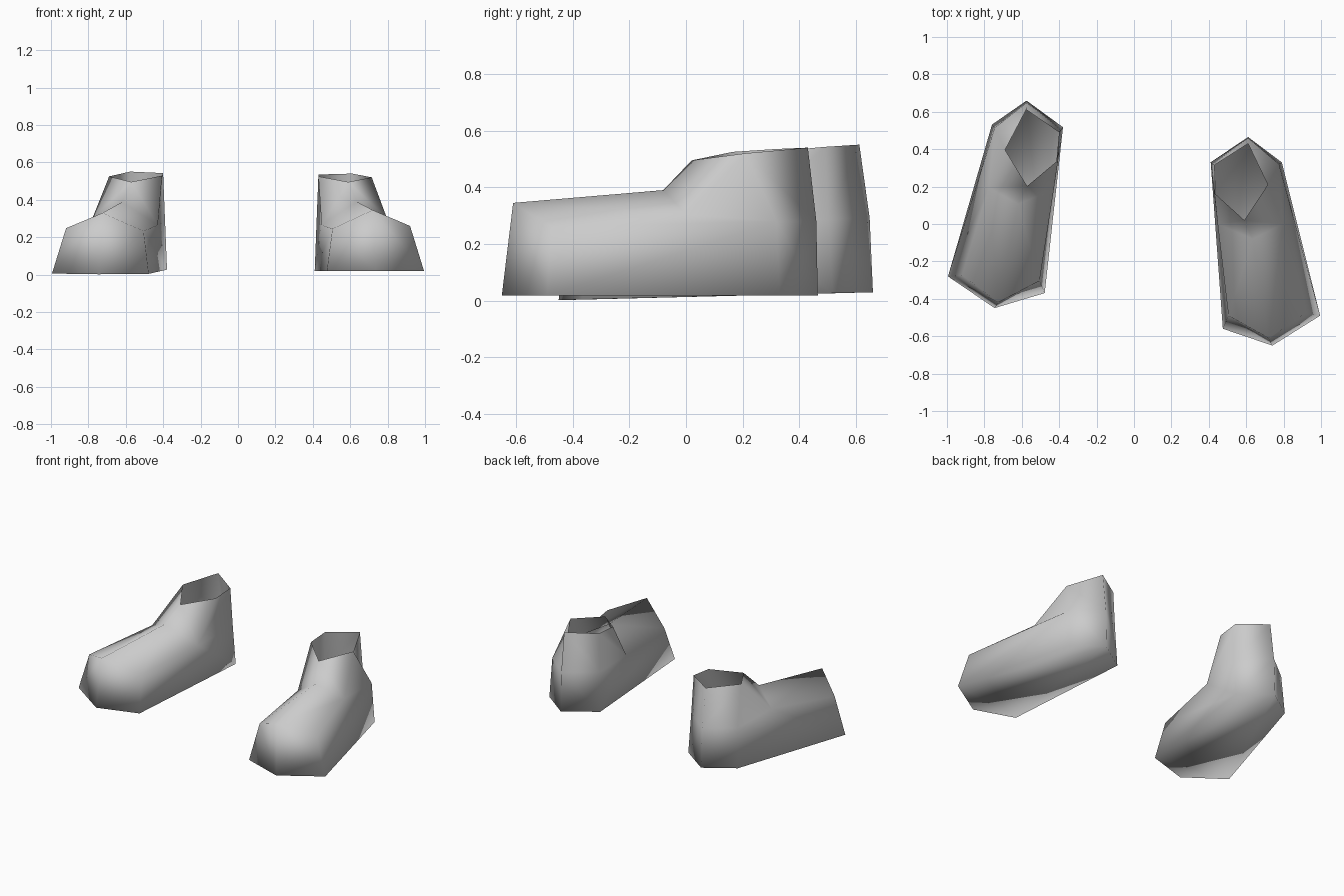
import bpy
import bmesh
from mathutils import Matrix

default_cube = bpy.data.objects.get("Cube")
if default_cube:
    bpy.data.objects.remove(default_cube, do_unlink=True)


def make_material(name, colour):
    mat = bpy.data.materials.new(name)
    mat.use_nodes = True
    mat.diffuse_color = colour
    mat.node_tree.nodes["Principled BSDF"].inputs["Base Color"].default_value = colour
    return mat


grey = make_material("plain grey", (0.6, 0.6, 0.6, 1))

# Sole outline, flat on the ground
SOLE_HEIGHT = 0.018
sole = {
    "sole_heel": (0.61, 0.465),
    "sole_outer_back": (0.79, 0.33),
    "sole_outer_toe": (0.995, -0.49),
    "sole_toe": (0.74, -0.65),
    "sole_inner_toe": (0.475, -0.56),
    "sole_inner_back": (0.41, 0.33),
}

# Widest line of the upper, the instep, and the rim of the opening
upper = {
    "heel": (0.61, 0.46, 0.28),
    "outer_back": (0.775, 0.32, 0.28),
    "outer_side": (0.795, 0, 0.305),
    "outer_toe": (0.92, -0.475, 0.26),
    "toe": (0.72, -0.61, 0.345),
    "inner_toe": (0.505, -0.49, 0.245),
    "inner_side": (0.447, 0, 0.265),
    "inner_back": (0.42, 0.32, 0.28),
    "instep": (0.635, -0.08, 0.39),
    "rim_heel": (0.61, 0.43, 0.54),
    "rim_outer": (0.715, 0.21, 0.52),
    "rim_front": (0.59, 0.02, 0.495),
    "rim_inner_front": (0.43, 0.165, 0.525),
    "rim_inner_back": (0.43, 0.315, 0.535),
}

# Panels of the upper, each given by its corners in order
panels = [
    # side wall
    "sole_heel sole_outer_back outer_back heel",
    "sole_outer_back sole_outer_toe outer_toe outer_side outer_back",
    "sole_outer_toe sole_toe toe outer_toe",
    "sole_toe sole_inner_toe inner_toe toe",
    "sole_inner_toe sole_inner_back inner_back inner_side inner_toe",
    "sole_inner_back sole_heel heel inner_back",
    # top of the foot
    "toe instep outer_side outer_toe",
    "inner_toe inner_side instep toe",
    # ankle
    "outer_side instep rim_front rim_outer",
    "inner_side rim_inner_front rim_front instep",
    "inner_side inner_back rim_inner_back rim_inner_front",
    "inner_back heel rim_heel rim_inner_back",
    "heel outer_back rim_outer rim_heel",
    "outer_back outer_side rim_outer",
]


def build_shoe(name, placement):
    bm = bmesh.new()
    verts = {key: bm.verts.new((x, y, SOLE_HEIGHT)) for key, (x, y) in sole.items()}
    verts.update({key: bm.verts.new(co) for key, co in upper.items()})
    bm.faces.new([verts[key] for key in reversed(list(sole))])
    for panel in panels:
        bm.faces.new([verts[key] for key in panel.split()])
    bm.transform(placement)
    bmesh.ops.recalc_face_normals(bm, faces=bm.faces)
    for face in bm.faces:
        face.smooth = True
    mesh = bpy.data.meshes.new(name)
    bm.to_mesh(mesh)
    bm.free()
    mesh.materials.append(grey)
    shoe = bpy.data.objects.new(name, mesh)
    bpy.context.collection.objects.link(shoe)
    return shoe


# The right shoe is the left one mirrored, set back, turned and tipped slightly
mirror = Matrix.Diagonal((-1, 1, 1, 1))
step_back = Matrix.Translation((-0.018, 0.173, 0))
turn = Matrix.Rotation(0.037, 4, "Z")
tip = Matrix.Rotation(0.025, 4, "X")

build_shoe("left_shoe", Matrix.Identity(4))
build_shoe("right_shoe", mirror @ step_back @ turn @ tip)
